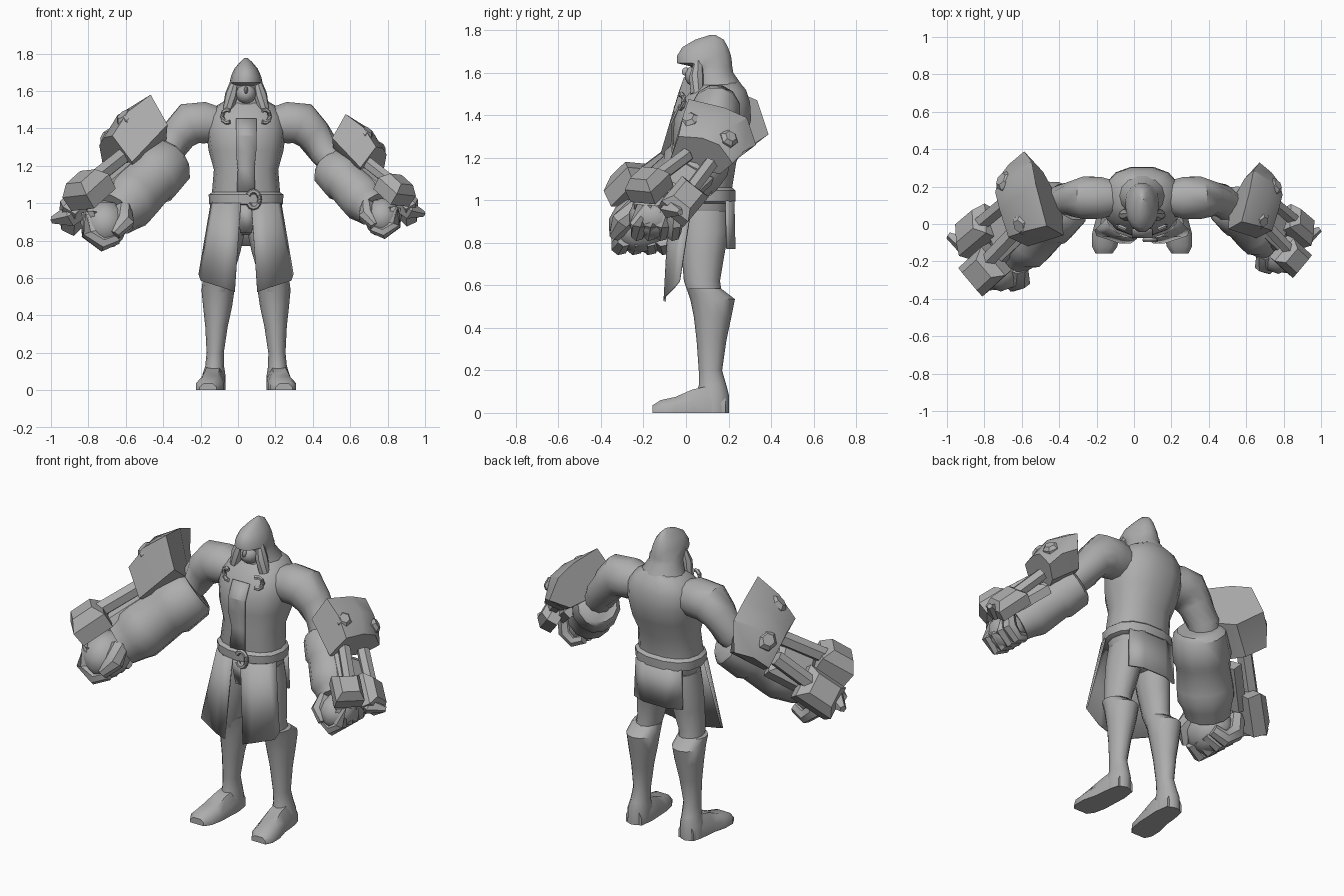
import bpy, bmesh, math
from mathutils import Vector

if "Cube" in bpy.data.objects:
    bpy.data.objects.remove(bpy.data.objects["Cube"])

C = 0.043                      # body centre line
PIVOT = Vector((0.62, 0.10, 1.07))
grey = bpy.data.materials.new("stone_grey")
grey.diffuse_color = (0.42, 0.42, 0.42, 1)
grey.use_nodes = True
grey.node_tree.nodes["Principled BSDF"].inputs["Base Color"].default_value = grey.diffuse_color


def body(side):                # u = distance from the centre line
    return lambda p: Vector((C + side * p[0], p[1], p[2]))


def arm_gear(side):            # the gauntlet on +x is a smaller copy
    s = 1.0 if side < 0 else 0.796
    return lambda p: body(side)(PIVOT + (Vector(p) - PIVOT) * s)


MID = body(1)


def finish(name, bm, xf, angle=42):
    for v in bm.verts:
        v.co = xf(v.co)
    bmesh.ops.recalc_face_normals(bm, faces=bm.faces)
    me = bpy.data.meshes.new(name)
    bm.to_mesh(me)
    bm.free()
    me.materials.append(grey)
    me.polygons.foreach_set("use_smooth", [True] * len(me.polygons))
    me.set_sharp_from_angle(angle=math.radians(angle))
    ob = bpy.data.objects.new(name, me)
    bpy.context.collection.objects.link(ob)
    return ob


def skin(name, rings, xf, angle=42):
    """Bridge equal-length point rings and cap both ends."""
    bm = bmesh.new()
    vs = [[bm.verts.new(p) for p in r] for r in rings]
    n = len(vs[0])
    for a, b in zip(vs, vs[1:]):
        for i in range(n):
            bm.faces.new((a[i], a[(i + 1) % n], b[(i + 1) % n], b[i]))
    bm.faces.new(vs[0])
    bm.faces.new(vs[-1])
    return finish(name, bm, xf, angle)


def oval(u, y, z, rx, ry, n=14, k=0.85):
    """Slightly squared horizontal oval."""
    f = lambda t: math.copysign(abs(t) ** k, t)
    return [(u + rx * f(math.cos(a)), y + ry * f(math.sin(a)), z)
            for a in (2 * math.pi * i / n for i in range(n))]


def tube(name, path, radii, xf, n=10, angle=42):
    pts = [Vector(p) for p in path]
    rings = []
    for i, p in enumerate(pts):
        t = pts[min(i + 1, len(pts) - 1)] - pts[max(i - 1, 0)]
        q = t.to_track_quat('Z', 'Y')
        rings.append([p + q @ Vector((math.cos(a), math.sin(a), 0)) * radii[i]
                      for a in (2 * math.pi * (j + .5) / n for j in range(n))])
    return skin(name, rings, xf, angle)


def blob(name, c, r, xf, seg=10):
    bm = bmesh.new()
    bmesh.ops.create_uvsphere(bm, u_segments=seg, v_segments=7, radius=1)
    for v in bm.verts:
        v.co = Vector([c[i] + r[i] * v.co[i] for i in range(3)])
    return finish(name, bm, xf, 50)


def block(name, c, normal, along, size, xf):
    """Plate with a raised, tapered outer face."""
    z = Vector(normal).normalized()
    x = Vector(along)
    x = (x - z * x.dot(z)).normalized()
    y = z.cross(x)
    rings = []
    for h, s in ((-.5, .95), (.1, 1), (.5, .62)):
        rings.append([Vector(c) + z * h * size[2] + x * i * s * size[0] / 2 + y * j * s * size[1] / 2
                      for i, j in ((-1, -1), (1, -1), (1, 1), (-1, 1))])
    return skin(name, rings, xf, 30)


def cloth(name, cols, xf, thick=0.01):
    """Hanging sheet from (top, bottom) point pairs."""
    bm = bmesh.new()
    vs = [[bm.verts.new(p) for p in col] for col in cols]
    for a, b in zip(vs, vs[1:]):
        for i in range(len(a) - 1):
            bm.faces.new((a[i], b[i], b[i + 1], a[i + 1]))
    ob = finish(name, bm, xf, 25)
    m = ob.modifiers.new("thickness", 'SOLIDIFY')
    m.thickness, m.offset = thick, 0


# Torso: z, y centre, half width, half depth
skin("torso", [oval(0, y, z, rx, ry) for z, y, rx, ry in (
    (.83, .09, .05, .06), (.88, .09, .13, .11), (.96, .085, .17, .125), (1.06, .08, .182, .14),
    (1.18, .095, .172, .145), (1.28, .11, .2, .175), (1.38, .125, .213, .185),
    (1.46, .14, .205, .165), (1.52, .155, .16, .13), (1.56, .16, .09, .09))], MID)

# Belt, buckle and chest panel
skin("belt", [oval(0, .08, z, rx, ry) for z, rx, ry in (
    (.985, .175, .135), (.995, .197, .155), (1.045, .2, .157), (1.06, .18, .14))], MID, 35)
ring = [(.04 + .033 * math.cos(a), -.085, 1.02 + .045 * math.sin(a))
        for a in (math.radians(d) for d in range(-150, 151, 30))]
tube("buckle", ring, [.013] * len(ring), MID, 6)
cloth("chest_panel", [[(u, -.03, 1.45), (u, -.072, 1.36), (u, -.072, 1.28), (u * .8, -.056, 1.18),
                       (u * .9, -.064, 1.06)] for u in (-.055, 0, .055)], MID, .008)

# Head: hood from z, front, back, half width
skin("hood", [oval(0, (f + b) / 2, z, rx, (b - f) / 2, 14, 1) for z, f, b, rx in (
    (1.49, .03, .28, .135), (1.55, .04, .26, .118), (1.6, .03, .225, .092), (1.63, .02, .22, .09),
    (1.645, -.045, .22, .088), (1.68, -.045, .215, .08), (1.72, -.02, .2, .062),
    (1.755, .04, .18, .032), (1.777, .11, .14, .008))], MID)
blob("face", (0, .055, 1.585), (.055, .062, .055), MID)
blob("nose", (0, .0, 1.605), (.012, .02, .02), MID, 6)

for side, tag in ((-1, "left"), (1, "right")):
    B, G = body(side), arm_gear(side)

    # Hood drape and collar hook
    tube(tag + "_hood_drape", [(.06, .06, 1.66), (.078, .05, 1.58), (.095, .05, 1.5)],
         [.02, .035, .03], B, 8)
    hook = [(.10 + .028 * math.cos(a), -.022 + .012 * math.cos(a), 1.465 + .035 * math.sin(a))
            for a in (math.radians(d) for d in range(-120, 121, 40))]
    tube(tag + "_collar_hook", hook, [.012] * len(hook), B, 6)

    # Upper arm
    tube(tag + "_upper_arm", [(.13, .14, 1.42), (.22, .14, 1.43), (.3, .14, 1.425), (.36, .135, 1.365),
                              (.42, .13, 1.28), (.5, .06, 1.18)],
         [.09, .115, .118, .098, .088, .08], B, 12)

    # Legs, boots and feet
    skin(tag + "_thigh", [oval(u, y, z, rx, ry, 12, 1) for z, u, y, rx, ry in (
        (.95, .085, .085, .085, .115), (.85, .098, .085, .092, .115), (.74, .115, .08, .085, .1),
        (.62, .135, .075, .07, .085), (.52, .148, .1, .065, .075))], B)
    skin(tag + "_boot", [oval(u, y, z, rx, ry, 12, 1) for z, u, y, rx, ry in (
        (.585, .15, .085, .082, .08), (.535, .15, .125, .088, .105), (.45, .152, .125, .078, .088),
        (.34, .158, .12, .06, .07), (.2, .165, .115, .046, .055), (.13, .168, .125, .05, .065),
        (.08, .172, .125, .062, .078), (0, .175, .125, .062, .078))], B)
    foot = []
    for y, u, w, h in ((.185, .172, .05, .09), (.1, .175, .065, .125), (.03, .18, .066, .11),
                       (-.05, .192, .075, .075), (-.12, .2, .068, .06), (-.158, .203, .045, .035)):
        foot.append([(u - w, y, 0), (u + w, y, 0), (u + w, y, h * .5), (u + w * .55, y, h),
                     (u - w * .55, y, h), (u - w, y, h * .5)])
    skin(tag + "_foot", foot, B, 50)

    # Front skirt panel
    cloth(tag + "_skirt", [[(.028, -.075, 1.0), (.06, -.1, .525)], [(.1, -.065, 1.0), (.115, -.1, .545)],
                           [(.165, -.02, 1.0), (.24, -.06, .585)], [(.185, .03, 1.0), (.25, -.03, .62)]], B)

    # Gauntlet forearm and fist
    tube(tag + "_forearm", [(.40, .12, 1.235), (.415, .105, 1.22), (.5, .03, 1.14), (.52, .01, 1.12),
                            (.6, -.065, 1.04), (.635, -.1, 1.0), (.66, -.12, .975), (.7, -.16, .94)],
         [.12, .148, .162, .148, .158, .158, .14, .125], G, 12)
    blob(tag + "_fist", (.755, -.215, .885), (.125, .15, .13), G, 10)
    for i in range(4):         # curled fingers
        d = i - 1.5
        tube(tag + "_finger_%d" % (i + 1),
             [(.83 + .01 * d, -.19 + .065 * d, .95), (.83, -.2 + .07 * d, .84),
              (.765, -.205 + .07 * d, .785), (.69, -.2 + .06 * d, .815)],
             [.045, .052, .045, .035], G, 7)
    tube(tag + "_thumb", [(.66, -.23, .97), (.65, -.3, .9), (.70, -.335, .83)], [.05, .055, .03], G, 7)

    # Elbow guard: upper end, bulged middle, lower end
    up = [(.42, -.06, 1.42), (.51, -.01, 1.58), (.565, .2, 1.53), (.59, .335, 1.47),
          (.63, .388, 1.31), (.53, .28, 1.24), (.43, .1, 1.3)]
    low = [(.61, -.12, 1.22), (.715, -.07, 1.36), (.76, .07, 1.35), (.785, .17, 1.31),
           (.765, .25, 1.2), (.68, .18, 1.14), (.60, .03, 1.15)]
    mid = [tuple((a + b) / 2 + o * k for a, b, o in zip(p, q, (.025, .0, .03)))
           for p, q, k in zip(up, low, (0, .7, 1, 1, .6, 0, 0))]
    skin(tag + "_elbow_guard", [up, mid, low], G, 35)
    for i, (c, d) in enumerate((((.64, .0, 1.45), (.6, -.35, .72)), ((.73, .225, 1.345), (.75, .45, .5)))):
        c, d = Vector(c), Vector(d).normalized()
        tube(tag + "_boss_%d" % (i + 1), [c - d * .06, c + d * .012, c + d * .035], [.062, .058, .036],
             G, 6, 30)

    # Hand plates and the bars joining them to the guard
    block(tag + "_front_hand_plate", (.85, -.25, 1.08), (.45, -.3, .8), (.6, -.55, -.5), (.2, .2, .15), G)
    block(tag + "_outer_hand_plate", (.90, -.035, .985), (.8, .35, .5), (.55, -.5, -.6), (.24, .2, .13), G)
    tube(tag + "_front_bar", [(.66, -.02, 1.25), (.85, -.22, 1.1)], [.045, .045], G, 6, 30)
    tube(tag + "_outer_bar", [(.72, .12, 1.2), (.9, -.03, 1.0)], [.045, .045], G, 6, 30)
    block(tag + "_forearm_plate", (.72, -.04, 1.09), (.7, .1, .7), (.59, -.58, -.56), (.28, .24, .1), G)
    tube(tag + "_knuckle_spike", [(.88, -.1, .98), (.94, -.12, .93), (1.035, -.06, .91)],
         [.06, .06, .02], G, 5, 30)

# Cloths at the centre front and back
cloth("loincloth", [[(u, -.06, .99), (u * .7, -.035, .84)] for u in (-.045, 0, .045)], MID)
cloth("back_cloth", [[(u, y, 1.0), (u * 1.05, y + .005, .77)] for u, y in
                     ((-.15, .19), (-.07, .222), (.07, .222), (.15, .19))], MID, .012)
